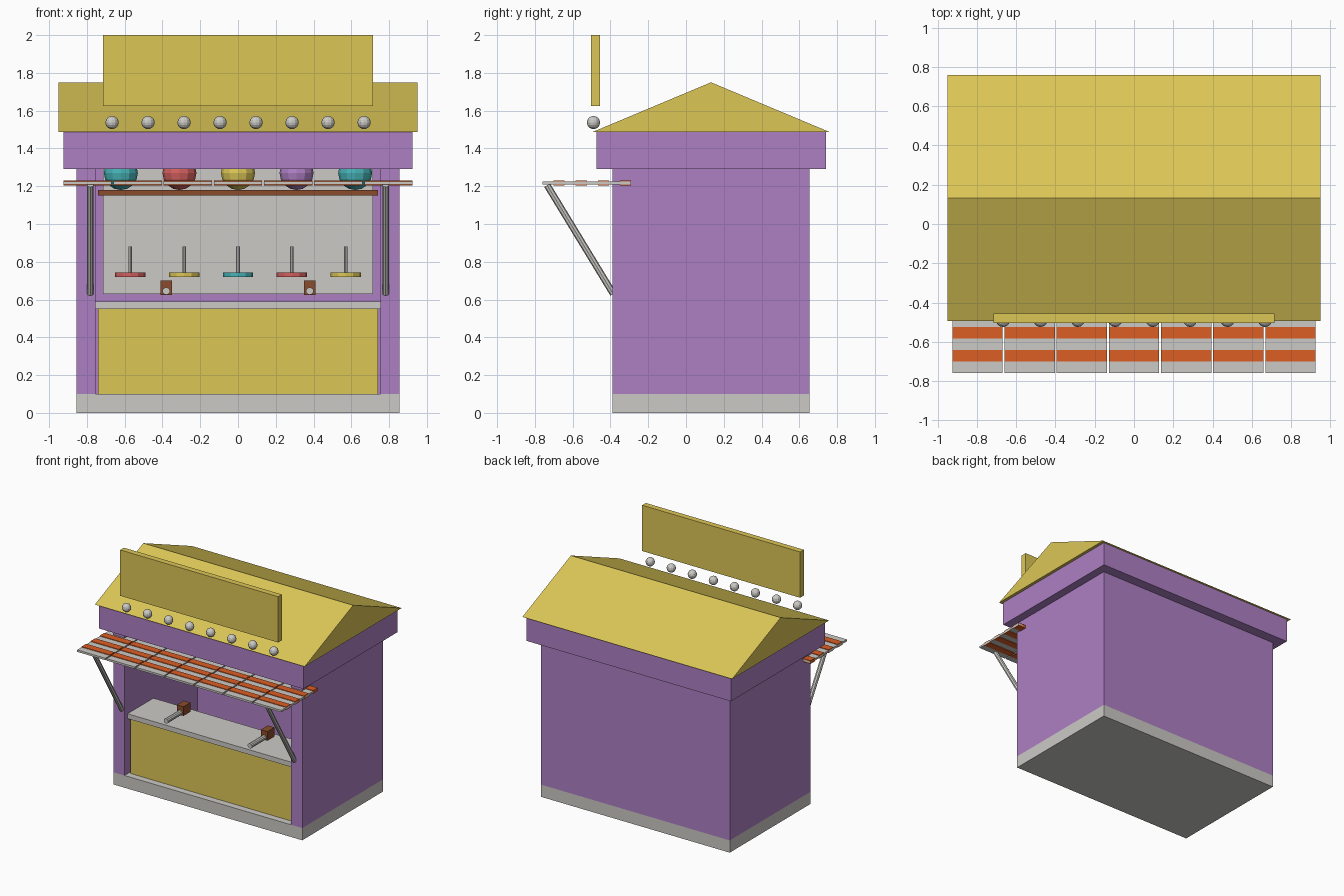
import bpy, bmesh, math
from mathutils import Vector

if "Cube" in bpy.data.objects:
    bpy.data.objects.remove(bpy.data.objects["Cube"])


def make_mat(name, hex_code):
    def lin(c):
        return c / 12.92 if c <= 0.04045 else ((c + 0.055) / 1.055) ** 2.4
    m = bpy.data.materials.new(name)
    m.diffuse_color = [lin(int(hex_code[i:i + 2], 16) / 255) for i in (0, 2, 4)] + [1]
    m.use_nodes = True
    m.node_tree.nodes["Principled BSDF"].inputs["Base Color"].default_value = m.diffuse_color
    return m


YELLOW = make_mat("yellow", "DCC656")
PURPLE = make_mat("purple", "AE80C4")
GREY = make_mat("light grey", "CCCAC5")
ORANGE = make_mat("orange", "DC5E24")
BROWN = make_mat("brown", "8A4C2C")
TEAL = make_mat("teal", "46B2B6")
RED = make_mat("red", "D4605F")


def finish(name, bm, mat):
    bmesh.ops.recalc_face_normals(bm, faces=bm.faces)
    me = bpy.data.meshes.new(name)
    bm.to_mesh(me)
    bm.free()
    me.materials.append(mat)
    ob = bpy.data.objects.new(name, me)
    bpy.context.collection.objects.link(ob)
    return ob


def box(name, mat, x0, x1, y0, y1, z0, z1):
    bm = bmesh.new()
    bmesh.ops.create_cube(bm, size=1)
    for v in bm.verts:
        v.co = ((x0 + x1) / 2 + v.co.x * (x1 - x0),
                (y0 + y1) / 2 + v.co.y * (y1 - y0),
                (z0 + z1) / 2 + v.co.z * (z1 - z0))
    return finish(name, bm, mat)


def rod(name, mat, a, b, r, sides=12):
    a, b = Vector(a), Vector(b)
    bm = bmesh.new()
    bmesh.ops.create_cone(bm, cap_ends=True, segments=sides, radius1=r, radius2=r,
                          depth=(b - a).length)
    ob = finish(name, bm, mat)
    ob.location = (a + b) / 2
    ob.rotation_euler = (b - a).to_track_quat('Z', 'Y').to_euler()
    return ob


def ball(name, mat, loc, r, seg=12, rings=8):
    bm = bmesh.new()
    bmesh.ops.create_uvsphere(bm, u_segments=seg, v_segments=rings, radius=r)
    ob = finish(name, bm, mat)
    ob.location = loc
    return ob


# Booth shell
box("base", GREY, -.855, .855, -.39, .655, 0, .1)
for s, side in ((-1, "left"), (1, "right")):
    xs = sorted((s * .755, s * .855))
    box(side + "_wall", PURPLE, *xs, -.39, .655, .1, 1.29)
box("back_wall", PURPLE, -.755, .755, .555, .655, .1, 1.29)
box("back_panel", GREY, -.715, .715, .535, .555, .63, 1.29)
box("fascia", PURPLE, -.925, .925, -.475, .74, 1.29, 1.49)

# Gable roof with the ridge along x
bm = bmesh.new()
profile = [(-.495, 1.487), (.76, 1.487), (.1325, 1.75)]
face = bm.faces.new([bm.verts.new((-.95, y, z)) for y, z in profile])
ext = bmesh.ops.extrude_face_region(bm, geom=[face])
bmesh.ops.translate(bm, vec=(1.9, 0, 0),
                    verts=[v for v in ext["geom"] if isinstance(v, bmesh.types.BMVert)])
finish("roof", bm, YELLOW)

# Sign board and the row of bulbs under it
box("sign_board", YELLOW, -.715, .715, -.503, -.455, 1.625, 2.0)
for i in range(8):
    ball(f"bulb_{i + 1}", GREY, (-.667 + i * .1906, -.49, 1.537), .035)

# Counter
box("counter_top", GREY, -.755, .755, -.35, -.015, .55, .59)
box("counter_front", YELLOW, -.74, .74, -.335, -.295, .1, .55)

# Awning: seven panels, each with four slightly thicker stripes
pitch, band = 1.86 / 7, .47 / 8
for i in range(7):
    x0 = -.925 + i * pitch
    x1 = x0 + pitch - .01
    box(f"awning_panel_{i + 1}", GREY, x0, x1, -.76, -.29, 1.208, 1.224)
    for k in range(4):
        y0 = -.76 + (2 * k + 1) * band
        box(f"awning_stripe_{i + 1}_{k + 1}", ORANGE, x0, x1, y0, y0 + band, 1.203, 1.229)

# Awning struts
for s, side in ((-1, "left"), (1, "right")):
    rod(side + "_strut", GREY, (s * .782, -.735, 1.205), (s * .782, -.385, .63), .018, 8)

# Prize shelf with balls
box("prize_shelf", BROWN, -.74, .74, .37, .535, 1.15, 1.18)
for i, mat in enumerate((TEAL, RED, YELLOW, PURPLE, TEAL)):
    ball(f"prize_ball_{i + 1}", mat, (-.62 + i * .31, .45, 1.27), .09)

# Ring-toss pegs on round discs
for i, mat in enumerate((RED, YELLOW, TEAL, RED, YELLOW)):
    x = -.57 + i * .285
    rod(f"peg_disc_{i + 1}", mat, (x, .35, .72), (x, .35, .743), .08, 12)
    rod(f"peg_{i + 1}", GREY, (x, .35, .743), (x, .35, .88), .01, 8)

# Toy shooters on the counter
for s, side in ((-1, "left"), (1, "right")):
    x = s * .38
    box(side + "_shooter_grip", BROWN, x - .03, x + .03, -.205, -.115, .625, .70)
    rod(side + "_shooter_barrel", GREY, (x, -.39, .645), (x, -.16, .645), .02, 10)
